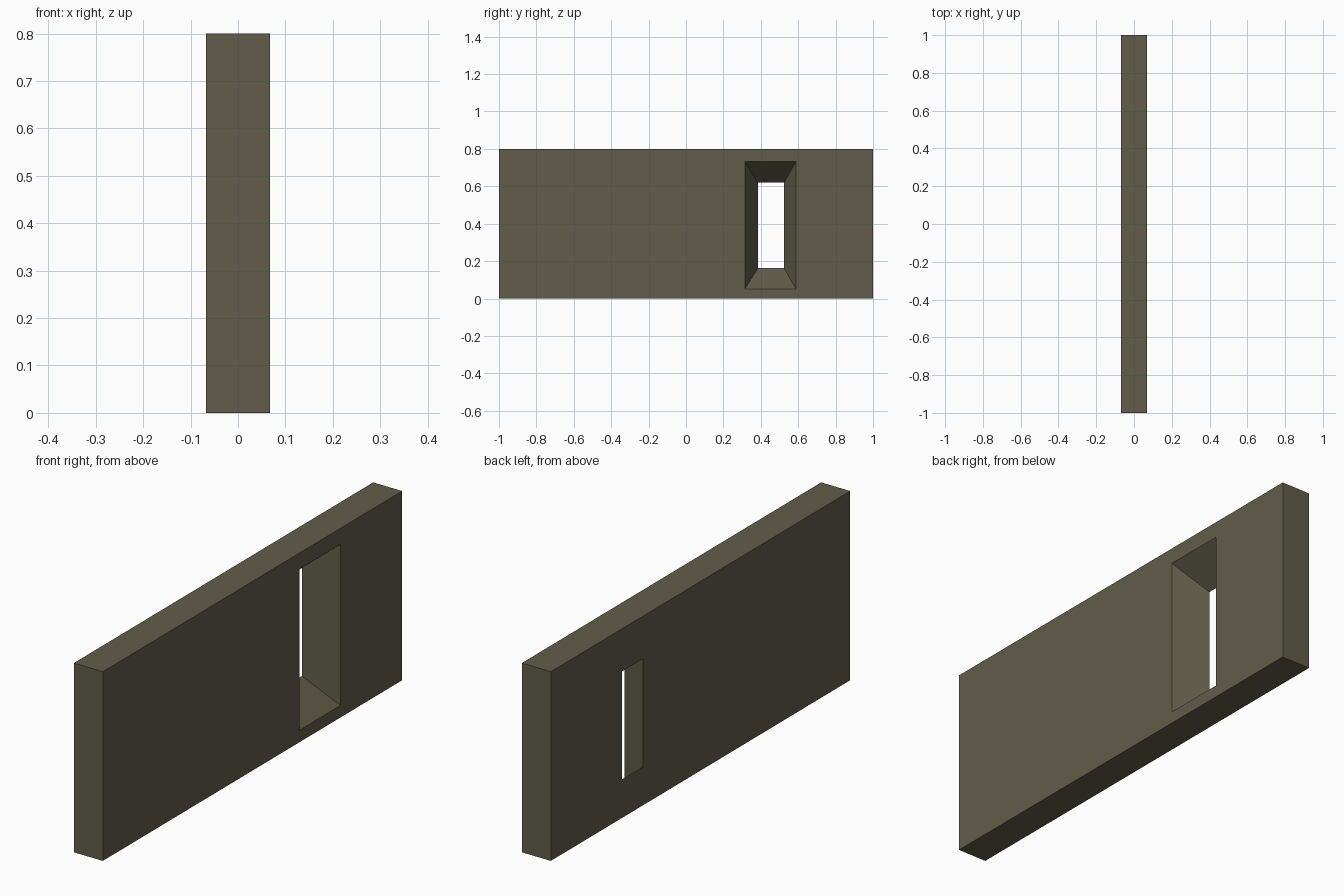
import bpy, bmesh

if "Cube" in bpy.data.objects:
    bpy.data.objects.remove(bpy.data.objects["Cube"])

HALF = 0.068  # half of the wall thickness

mat = bpy.data.materials.new("olive stone")
mat.diffuse_color = (0.12, 0.11, 0.07, 1)
mat.use_nodes = True
mat.node_tree.nodes["Principled BSDF"].inputs["Base Color"].default_value = mat.diffuse_color


def rect(bm, x, y0, y1, z0, z1):
    return [bm.verts.new((x, y, z)) for y, z in ((y0, z0), (y1, z0), (y1, z1), (y0, z1))]


def bridge(bm, a, b):
    for i in range(4):
        j = (i + 1) % 4
        bm.faces.new((a[i], a[j], b[j], b[i]))


bm = bmesh.new()
# Outer slab outline on both sides
outer_back = rect(bm, -HALF, -1, 1, 0, 0.8)
outer_front = rect(bm, HALF, -1, 1, 0, 0.8)
# Splayed window opening: narrow on -x, wide on +x
hole_back = rect(bm, -HALF, 0.385, 0.524, 0.163, 0.62)
hole_front = rect(bm, HALF, 0.315, 0.588, 0.051, 0.732)

loops = [outer_back, outer_front, hole_front, hole_back]
for i in range(4):
    bridge(bm, loops[i], loops[(i + 1) % 4])
bmesh.ops.recalc_face_normals(bm, faces=bm.faces)

mesh = bpy.data.meshes.new("wall_with_window")
bm.to_mesh(mesh)
bm.free()
mesh.materials.append(mat)
bpy.context.collection.objects.link(bpy.data.objects.new("wall_with_window", mesh))
